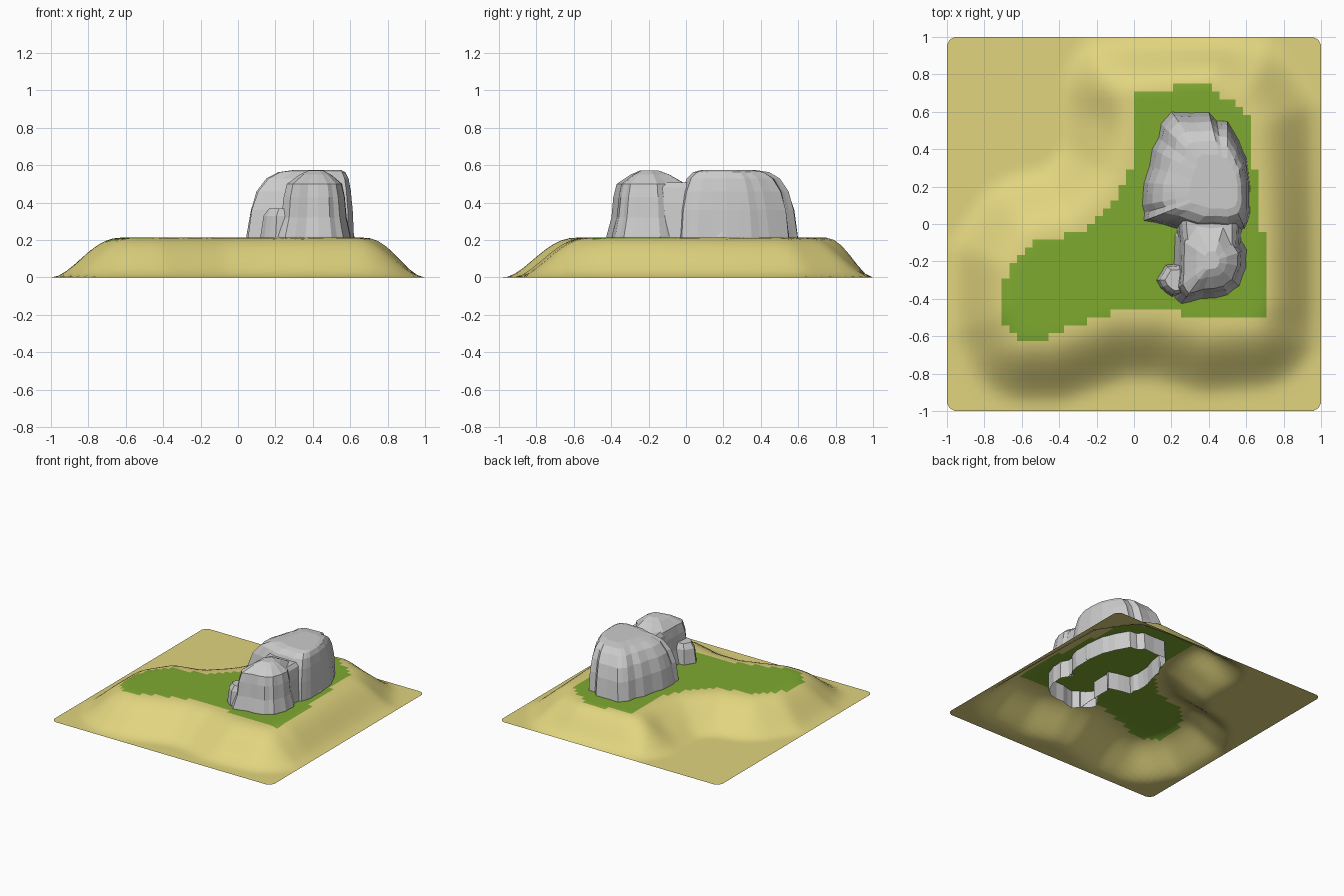
import bpy, bmesh, math, random
from mathutils import Vector
from mathutils.geometry import intersect_point_line

if "Cube" in bpy.data.objects:
    bpy.data.objects.remove(bpy.data.objects["Cube"])

random.seed(4)
N = 48            # terrain cells per side
TOP = 0.213       # plateau height

GRASS = [(0, .71), (.16, .71), (.22, .75), (.41, .75), (.52, .65), (.62, .55), (.63, .3),
         (.68, .25), (.68, -.03), (.70, -.1), (.70, -.35), (.69, -.49), (-.1, -.47),
         (-.28, -.53), (-.5, -.62), (-.6, -.62), (-.71, -.5), (-.70, -.32), (-.64, -.2),
         (-.52, -.09), (-.3, -.05), (-.14, .1), (-.04, .22), (0, .38)]
PLATEAU = [(0, .69), (.16, .71), (.41, .74), (.52, .65), (.62, .5), (.65, .2), (.67, -.1),
           (.67, -.4), (.62, -.51), (.4, -.53), (.15, -.46), (-.1, -.46), (-.28, -.52),
           (-.45, -.58), (-.56, -.58), (-.62, -.45), (-.62, -.25), (-.52, -.1), (-.3, -.05),
           (-.14, .1), (-.04, .22), (0, .38)]


def inside(x, y, poly):
    hit = False
    for (x1, y1), (x2, y2) in zip(poly, poly[1:] + poly[:1]):
        if (y1 > y) != (y2 > y) and x < x1 + (y - y1) * (x2 - x1) / (y2 - y1):
            hit = not hit
    return hit


def distance(x, y, poly):
    if inside(x, y, poly):
        return 0
    p, best = Vector((x, y)), 9
    for a, b in zip(poly, poly[1:] + poly[:1]):
        q, t = intersect_point_line(p, Vector(a), Vector(b))
        q = Vector(a).lerp(Vector(b), min(1, max(0, t)))
        best = min(best, (p - q.to_2d()).length)
    return best


def height(x, y):
    d = distance(x, y, PLATEAU)
    edge = 1 - max(abs(x), abs(y))
    t = min(1, max(d / .4, d / (d + edge + 1e-6))) if d > 0 else 0
    t **= 1.2
    h = TOP * (1 - t * t * (3 - 2 * t))
    dent = .03 * math.exp(-((x + .17) ** 2 + (y - .55) ** 2) / .015)
    return max(0, h - dent * min(1, d / .15))


def material(name, color):
    m = bpy.data.materials.new(name)
    m.diffuse_color = (*color, 1)
    m.use_nodes = True
    m.node_tree.nodes["Principled BSDF"].inputs["Base Color"].default_value = m.diffuse_color
    return m


def make_object(name, bm):
    me = bpy.data.meshes.new(name)
    bm.to_mesh(me)
    bm.free()
    ob = bpy.data.objects.new(name, me)
    bpy.context.collection.objects.link(ob)
    return ob


# Terrain sheet: sandy slopes with a blocky grass patch on the plateau
bm = bmesh.new()
bmesh.ops.create_grid(bm, x_segments=N, y_segments=N, size=1)
for v in bm.verts:
    v.co.z = height(v.co.x, v.co.y)
    if abs(v.co.x) > .99 and abs(v.co.y) > .99:      # rounded corners
        v.co.x *= .985
        v.co.y *= .985
for f in bm.faces:
    c = f.calc_center_median()
    f.material_index = int(inside(c.x, c.y, GRASS))
    f.smooth = True
terrain = make_object("terrain", bm)
terrain.data.materials.append(material("sand", (.75, .66, .21)))
terrain.data.materials.append(material("grass", (.21, .40, .03)))


# Rock lobes: an outline shrunk towards a centre as it rises
def lobe(name, outline, centre, levels, jitter):
    pts = []
    for a, b in zip(outline, outline[1:] + outline[:1]):
        a, b = Vector(a), Vector(b)
        pts += [a, a.lerp(b, .5)]
    bulge = [1 + random.uniform(-jitter, jitter) for _ in pts]
    c = Vector(centre)
    bm = bmesh.new()
    rings = []
    for z, s in levels:
        ring = []
        for p, k in zip(pts, bulge):
            q = c + (p - c) * s * k * (1 + random.uniform(-jitter, jitter) / 2)
            ring.append(bm.verts.new((q.x, q.y, z)))
        rings.append(ring)
    for lo, hi in zip(rings, rings[1:]):
        for i in range(len(pts)):
            j = (i + 1) % len(pts)
            bm.faces.new((lo[i], lo[j], hi[j], hi[i]))
    bm.faces.new(rings[0])
    bm.faces.new(rings[-1])
    bmesh.ops.recalc_face_normals(bm, faces=bm.faces)
    return make_object(name, bm)


rock = lobe("rock", [(.2, .6), (.4, .6), (.44, .56), (.5, .545), (.56, .44), (.6, .35),
                     (.62, .22), (.62, .06), (.59, -.02), (.5, -.05), (.3, -.05),
                     (.16, 0), (.06, .02), (.045, .1), (.05, .22), (.1, .4), (.15, .53)],
            (.5, .19), [(.07, 1.01), (.22, 1), (.36, .95), (.46, .87), (.53, .76), (.563, .62), (.574, .45)], .02)
parts = [
    lobe("small_peak", [(.6, -.14), (.6, -.23), (.56, -.33), (.5, -.38), (.36, -.4), (.25, -.43),
                        (.2, -.37), (.22, -.2), (.22, -.06), (.3, .06), (.5, .06), (.56, -.07)],
         (.42, -.2), [(.07, 1.01), (.22, 1), (.32, .88), (.43, .82), (.5, .74), (.55, .42), (.572, .2)], .025),
    lobe("saddle", [(.24, -.15), (.57, -.15), (.57, .1), (.22, .1)],
         (.41, -.02), [(.08, 1), (.22, 1), (.4, .92), (.48, .84), (.507, .7)], .02),
    lobe("side_lump", [(.12, -.3), (.17, -.22), (.3, -.21), (.32, -.36), (.2, -.39), (.14, -.34)],
         (.25, -.3), [(.075, 1), (.22, 1), (.33, .88), (.37, .65)], .02),
    lobe("foot_knob", [(.55, .12), (.61, .12), (.622, .19), (.61, .26), (.55, .26)],
         (.59, .19), [(.085, 1), (.22, 1), (.255, .75), (.28, .35)], .01),
]

# Merge the lobes into one shell
for p in parts:
    m = rock.modifiers.new("merge", 'BOOLEAN')
    m.operation, m.object, m.solver = 'UNION', p, 'EXACT'
merged = bpy.data.meshes.new_from_object(rock.evaluated_get(bpy.context.evaluated_depsgraph_get()))
rock.modifiers.clear()
rock.data = merged
for p in parts:
    bpy.data.objects.remove(p)

# Open underside
bm = bmesh.new()
bm.from_mesh(rock.data)
low = [f for f in bm.faces if f.normal.z < -.8 and f.calc_center_median().z < .1]
bmesh.ops.delete(bm, geom=low, context='FACES')
bm.to_mesh(rock.data)
bm.free()
